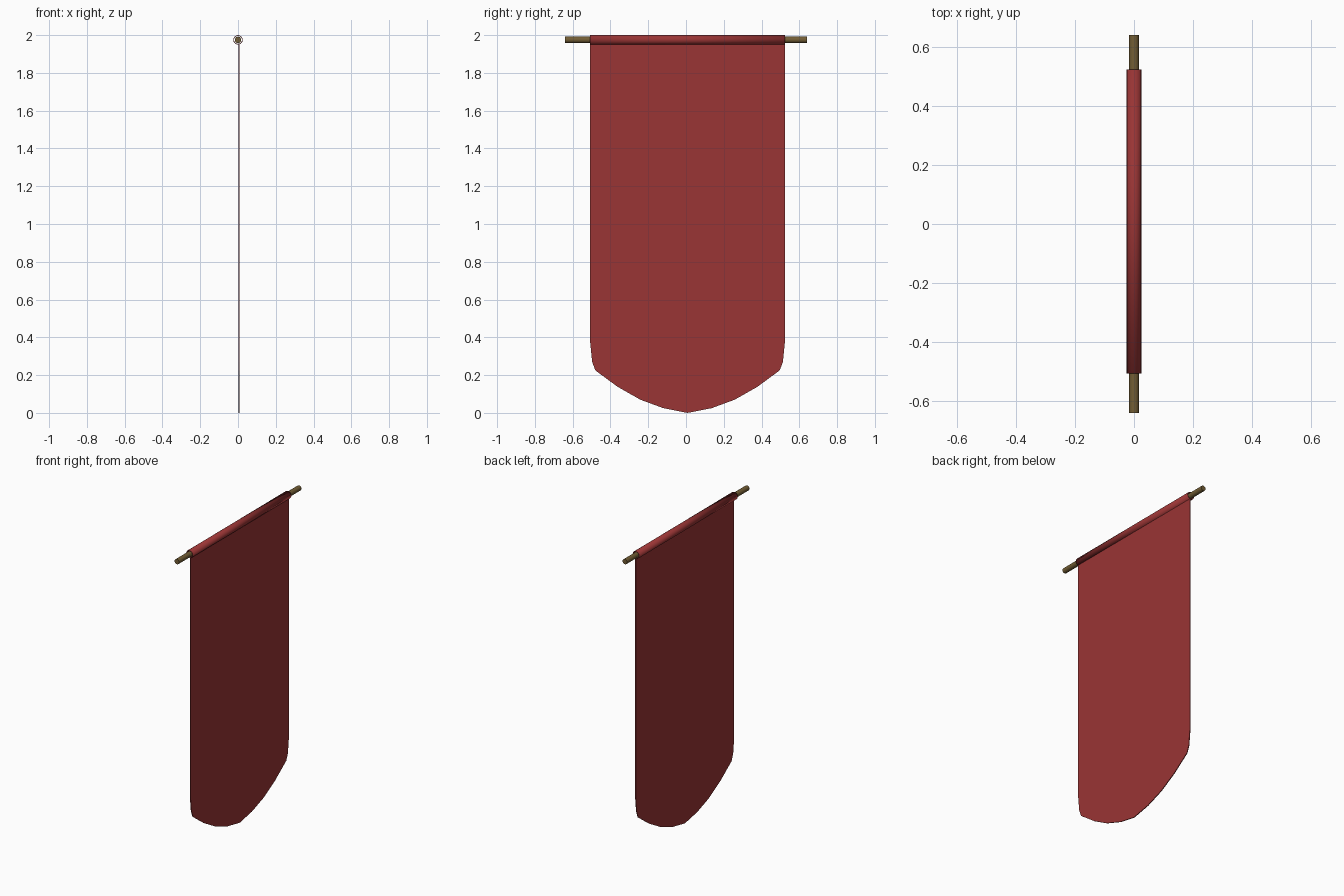
import bpy, bmesh, math
from mathutils import Matrix

if "Cube" in bpy.data.objects:
    bpy.data.objects.remove(bpy.data.objects["Cube"])

ROD_Z = 1.975
CENTRE_Y = 0.008


def material(name, color):
    m = bpy.data.materials.new(name)
    m.diffuse_color = color
    m.use_nodes = True
    m.node_tree.nodes["Principled BSDF"].inputs["Base Color"].default_value = m.diffuse_color
    return m


red = material("red_cloth", (0.32, 0.035, 0.035, 1))
brown = material("brown_wood", (0.17, 0.11, 0.035, 1))


def finish(name, bm, mat, smooth=True):
    mesh = bpy.data.meshes.new(name)
    bm.to_mesh(mesh)
    bm.free()
    obj = bpy.data.objects.new(name, mesh)
    bpy.context.collection.objects.link(obj)
    mesh.materials.append(mat)
    if smooth:
        bpy.ops.object.select_all(action='DESELECT')
        obj.select_set(True)
        bpy.context.view_layer.objects.active = obj
        bpy.ops.object.shade_smooth_by_angle(angle=math.radians(40))
    return obj


def tube(name, radius, length, y, mat, capped):
    bm = bmesh.new()
    bmesh.ops.create_cone(bm, cap_ends=capped, segments=16,
                          radius1=radius, radius2=radius, depth=length,
                          matrix=Matrix.Translation((0, y, ROD_Z)) @ Matrix.Rotation(math.pi / 2, 4, 'X'))
    return finish(name, bm, mat)


# Wooden rod
tube("rod", 0.017, 1.28, 0, brown, True)

# Cloth sleeve wrapped around the rod, open at both ends
sleeve = tube("sleeve", 0.025, 1.03, CENTRE_Y, red, False)
wall = sleeve.modifiers.new("cloth_thickness", 'SOLIDIFY')
wall.thickness = 0.004
wall.offset = -1

# Hanging cloth: half outline (y, z), mirrored into one thin panel
half = [(0.515, 1.955), (0.515, 0.37), (0.505, 0.27), (0.488, 0.225),
        (0.37, 0.138), (0.25, 0.07), (0.128, 0.025)]
outline = half + [(0, 0)] + [(-y, z) for y, z in reversed(half)]
bm = bmesh.new()
face = bm.faces.new([bm.verts.new((0.002, y + CENTRE_Y, z)) for y, z in outline])
back = bmesh.ops.extrude_face_region(bm, geom=[face])
bmesh.ops.translate(bm, vec=(0.005, 0, 0),
                    verts=[g for g in back["geom"] if isinstance(g, bmesh.types.BMVert)])
bmesh.ops.recalc_face_normals(bm, faces=bm.faces)
finish("banner_cloth", bm, red, smooth=False)
